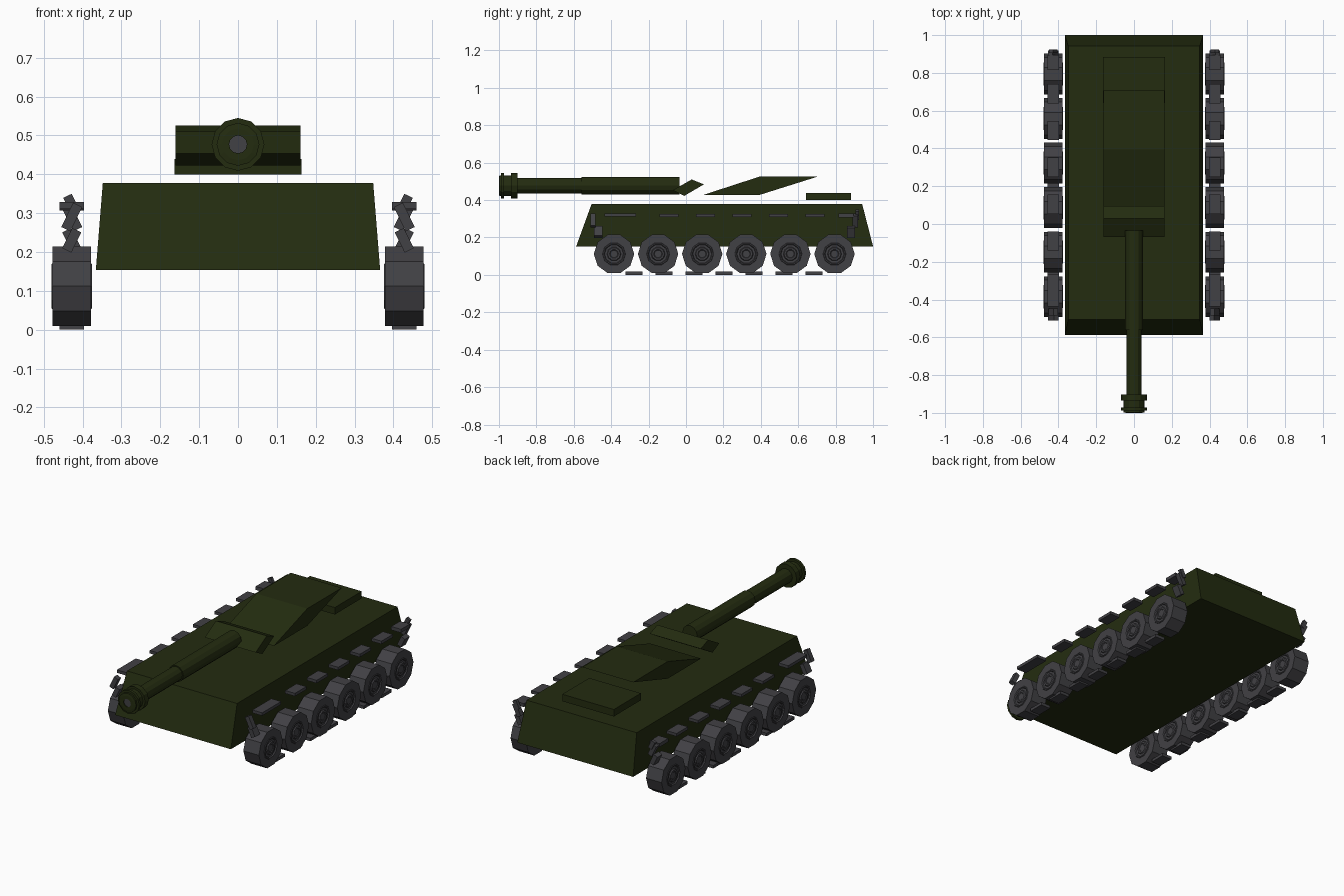
import bpy, bmesh, math
from mathutils import Matrix, Vector

if "Cube" in bpy.data.objects:
    bpy.data.objects.remove(bpy.data.objects["Cube"])


def material(name, col):
    m = bpy.data.materials.new(name)
    m.diffuse_color = (*col, 1)
    m.use_nodes = True
    m.node_tree.nodes["Principled BSDF"].inputs["Base Color"].default_value = m.diffuse_color
    return m


GREEN = material("olive green", (0.017, 0.025, 0.005))
GREY = material("dark steel grey", (0.053, 0.052, 0.058))


def finish(bm, name, mat):
    bmesh.ops.recalc_face_normals(bm, faces=bm.faces)
    me = bpy.data.meshes.new(name)
    bm.to_mesh(me)
    bm.free()
    me.materials.append(mat)
    ob = bpy.data.objects.new(name, me)
    bpy.context.collection.objects.link(ob)
    return ob


def box(name, centre, size, mat, tilt=0):
    bm = bmesh.new()
    m = (Matrix.Translation(centre) @ Matrix.Rotation(tilt, 4, 'Y')
         @ Matrix.Diagonal((*size, 1)))
    bmesh.ops.create_cube(bm, size=1, matrix=m)
    return finish(bm, name, mat)


def prism(name, profile, half, mat):
    """Side profile (y, z) extruded across x."""
    bm = bmesh.new()
    f = bm.faces.new([bm.verts.new((-half, y, z)) for y, z in profile])
    r = bmesh.ops.extrude_face_region(bm, geom=[f])
    vs = [v for v in r['geom'] if isinstance(v, bmesh.types.BMVert)]
    bmesh.ops.translate(bm, verts=vs, vec=(2 * half, 0, 0))
    return finish(bm, name, mat)


def lathe(name, profile, axis, sides, centre, mat):
    """Profile of (distance along axis, radius), capped at both ends."""
    bm = bmesh.new()
    rings = []
    for d, r in profile:
        ring = []
        for i in range(sides):
            a = 2 * math.pi * i / sides
            c, s = r * math.cos(a), r * math.sin(a)
            p = (d, c, s) if axis == 'X' else (c, d, s)
            ring.append(bm.verts.new(Vector(p) + Vector(centre)))
        rings.append(ring)
    for a, b in zip(rings, rings[1:]):
        for i in range(sides):
            j = (i + 1) % sides
            bm.faces.new((a[i], a[j], b[j], b[i]))
    bm.faces.new(rings[0])
    bm.faces.new(rings[-1])
    return finish(bm, name, mat)


# Hull: tapered block
bm = bmesh.new()
bmesh.ops.create_cube(bm, size=1)
for v in bm.verts:
    top, back = v.co.z > 0, v.co.y > 0
    x = 0.348 if top else 0.366
    y = (0.942 if top else 1.0) if back else (-0.505 if top else -0.587)
    v.co = (math.copysign(x, v.co.x), y, 0.378 if top else 0.153)
finish(bm, "hull", GREEN)

# Floating turret plates and rear deck
prism("turret", [(0.094, 0.428), (0.395, 0.526), (0.706, 0.526), (0.395, 0.428)], 0.161, GREEN)
prism("gun_mantlet", [(0.03, 0.51), (0.096, 0.484), (-0.01, 0.422), (-0.07, 0.453)], 0.161, GREEN)
box("rear_deck", (0, 0.762, 0.419), (0.326, 0.243, 0.04), GREEN)

# Gun
axis = (0, 0, 0.477)
lathe("barrel", [(-0.91, 0.041), (-0.56, 0.041), (-0.56, 0.047), (-0.035, 0.047)],
      'Y', 12, axis, GREEN)
lathe("muzzle_brake", [(-0.985, 0.023), (-1.0, 0.023), (-1.0, 0.041), (-0.998, 0.055),
                       (-0.988, 0.055), (-0.988, 0.068), (-0.972, 0.068), (-0.972, 0.055),
                       (-0.935, 0.055), (-0.935, 0.068), (-0.902, 0.068), (-0.902, 0.04)],
      'Y', 12, axis, GREEN)
lathe("gun_bore", [(-0.996, 0.0235), (-0.986, 0.0235)], 'Y', 12, axis, GREY)

# Running gear on both sides
WHEEL = [(-0.049, 0.02), (-0.052, 0.024), (-0.052, 0.034), (-0.046, 0.038),
         (-0.046, 0.05), (-0.052, 0.054), (-0.052, 0.06), (-0.049, 0.062), (-0.049, 0.108)]
WHEEL += [(-d, r) for d, r in reversed(WHEEL)]
for side, s in (("right", 1), ("left", -1)):
    x = s * 0.428
    for i in range(6):
        lathe(f"{side}_wheel_{i + 1}", WHEEL, 'X', 10,
              (x, -0.385 + 0.2358 * i, 0.112), GREY)
    # Lower track links
    for i in range(7):
        box(f"{side}_lower_link_{i + 1}", (x, -0.278 + 0.1605 * i, 0.0085),
            (0.062, 0.09, 0.017), GREY)
    # Upper track links
    for i in range(5):
        box(f"{side}_upper_link_{i + 1}", (x, -0.09 + 0.195 * i, 0.318),
            (0.062, 0.102, 0.017), GREY)
    box(f"{side}_front_upper_link", (x, -0.352, 0.32), (0.062, 0.17, 0.017), GREY)
    box(f"{side}_rear_upper_link", (x, 0.855, 0.317), (0.062, 0.08, 0.02), GREY)
    # Twisted links at both ends of the track
    for end, ya, yb, t in (("front", -0.497, -0.47, -1), ("rear", 0.905, 0.882, 1)):
        tilt = s * t * math.radians(26)
        box(f"{side}_{end}_end_link_upper", (x, ya, 0.29), (0.026, 0.028, 0.07), GREY, tilt)
        box(f"{side}_{end}_end_link_lower", (x, yb, 0.23), (0.026, 0.045, 0.058), GREY, tilt)
    box(f"{side}_rear_end_link_tip", (x, 0.915, 0.322), (0.024, 0.018, 0.05), GREY,
        s * math.radians(26))
